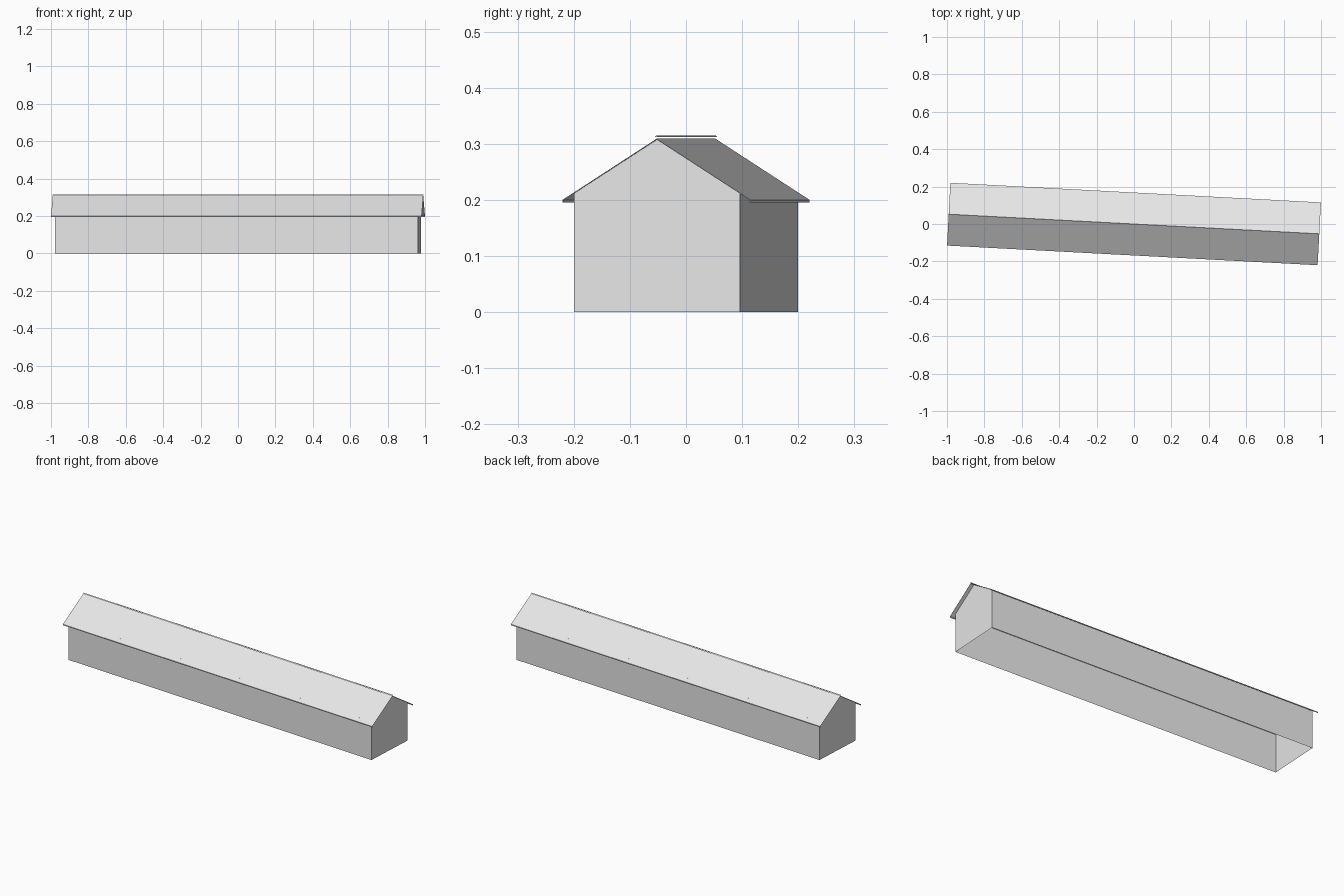
import bpy
import bmesh
import math

cube = bpy.data.objects.get("Cube")
if cube:
    bpy.data.objects.remove(cube)

TURN = math.radians(-3.03)          # the whole building is turned a little
WALL_X, WALL_Y, WALL_TOP = 0.972, 0.148, 0.213
ROOF_X, ROOF_Y = 0.992, 0.168
RIDGE, EAVE, EAVE_LOW = 0.309, 0.2, 0.195

grey = bpy.data.materials.new("light_grey")
grey.use_nodes = True
grey.diffuse_color = (0.8, 0.8, 0.8, 1)
for node in grey.node_tree.nodes:
    if node.type == "BSDF_PRINCIPLED":
        node.inputs["Base Color"].default_value = (0.8, 0.8, 0.8, 1)


def finish(name, bm):
    mesh = bpy.data.meshes.new(name)
    bm.to_mesh(mesh)
    bm.free()
    mesh.materials.append(grey)
    obj = bpy.data.objects.new(name, mesh)
    obj.rotation_euler.z = TURN
    bpy.context.collection.objects.link(obj)
    return obj


def extrude_profile(name, profile, half_length):
    """Closed y-z profile extruded along x, capped at both ends."""
    bm = bmesh.new()
    cap = bm.faces.new([bm.verts.new((-half_length, y, z)) for y, z in profile])
    result = bmesh.ops.extrude_face_region(bm, geom=[cap], use_keep_orig=True)
    moved = [v for v in result["geom"] if isinstance(v, bmesh.types.BMVert)]
    bmesh.ops.translate(bm, verts=moved, vec=(2 * half_length, 0, 0))
    bmesh.ops.recalc_face_normals(bm, faces=bm.faces)
    return finish(name, bm)


# Four walls, open at the bottom and under the roof
bm = bmesh.new()
bmesh.ops.create_cube(bm, size=1)
bmesh.ops.delete(bm, geom=[f for f in bm.faces if abs(f.normal.z) > 0.5],
                 context="FACES_ONLY")
for v in bm.verts:
    v.co = (v.co.x * 2 * WALL_X, v.co.y * 2 * WALL_Y, (v.co.z + 0.5) * WALL_TOP)
finish("walls", bm)

# Gable triangles on both ends
for name, side in (("left_gable", 1), ("right_gable", -1)):
    bm = bmesh.new()
    corners = ((-side * WALL_Y, WALL_TOP), (side * WALL_Y, WALL_TOP), (0, RIDGE - 0.001))
    bm.faces.new([bm.verts.new((side * WALL_X, y, z)) for y, z in corners])
    finish(name, bm)

# Thin roof sheets with a small drop along the eaves
for name, side in (("front_roof", -1), ("back_roof", 1)):
    extrude_profile(name, [
        (0, RIDGE), (side * ROOF_Y, EAVE), (side * ROOF_Y, EAVE_LOW),
        (side * (ROOF_Y - 0.002), EAVE_LOW), (side * (ROOF_Y - 0.002), EAVE),
        (0, RIDGE - 0.0015)], ROOF_X)

# Narrow strip above the ridge
extrude_profile("ridge_strip", [
    (-0.003, 0.312), (0.003, 0.312), (0, 0.315)], ROOF_X)
